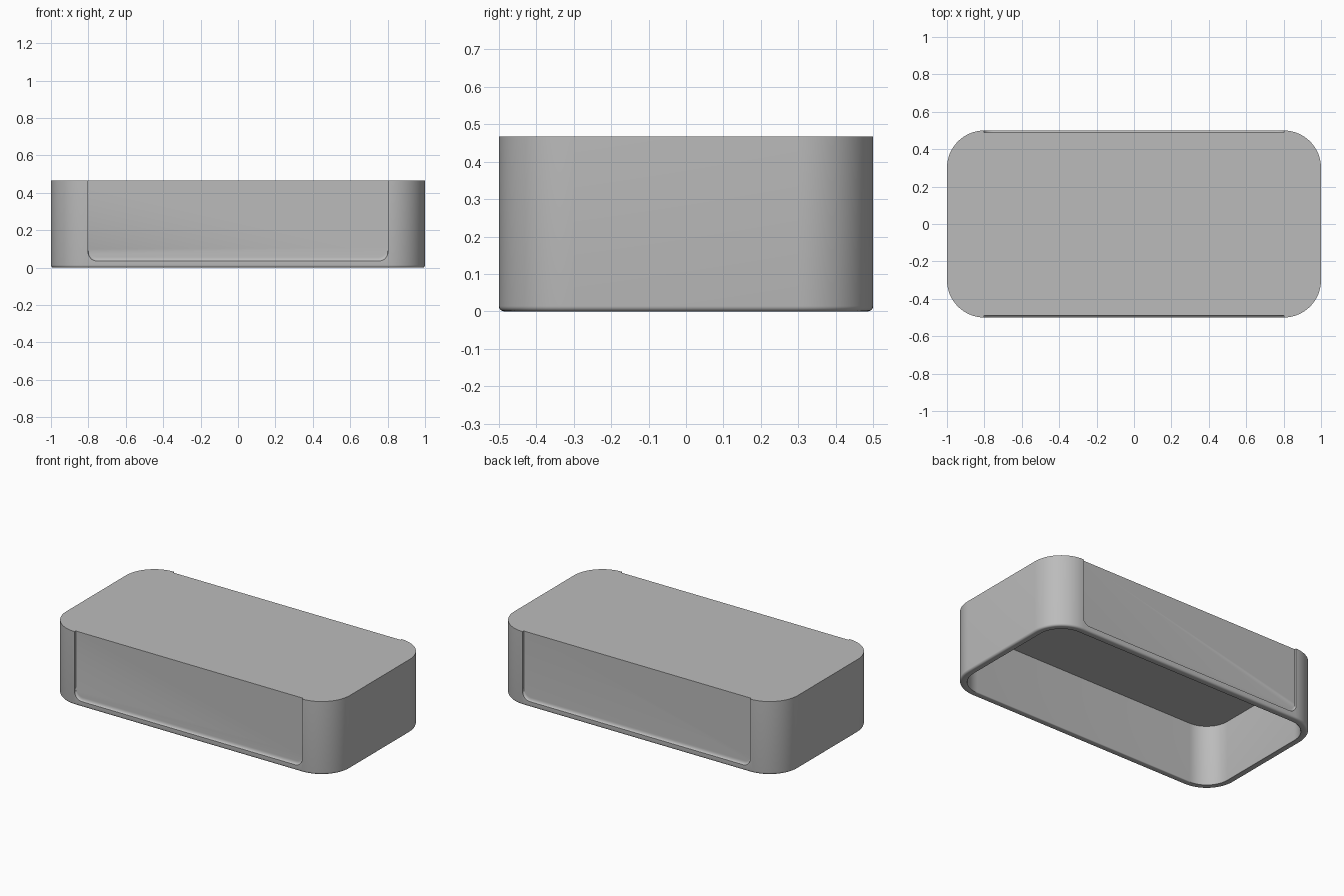
import bpy, bmesh, math

cube = bpy.data.objects.get("Cube")
if cube:
    bpy.data.objects.remove(cube, do_unlink=True)

HEIGHT = 0.467
CEILING = 0.39
WALL = 0.045
FILLET = 0.014

grey = bpy.data.materials.new("plain grey")
grey.use_nodes = True
colour = (0.5, 0.5, 0.5, 1)
grey.diffuse_color = colour
grey.node_tree.nodes["Principled BSDF"].inputs["Base Color"].default_value = colour


def arc(cx, cy, r, start, end, steps):
    """Points along an arc, angles in degrees."""
    for i in range(steps + 1):
        a = math.radians(start + (end - start) * i / steps)
        yield cx + r * math.cos(a), cy + r * math.sin(a)


def loft(name, rings):
    """Closed solid through rings that have equal point counts."""
    bm = bmesh.new()
    loops = [[bm.verts.new(p) for p in ring] for ring in rings]
    n = len(loops[0])
    for a, b in zip(loops, loops[1:]):
        for i in range(n):
            j = (i + 1) % n
            bm.faces.new((a[i], a[j], b[j], b[i]))
    bm.faces.new(loops[0])
    bm.faces.new(loops[-1])
    bmesh.ops.recalc_face_normals(bm, faces=bm.faces)
    mesh = bpy.data.meshes.new(name)
    bm.to_mesh(mesh)
    bm.free()
    obj = bpy.data.objects.new(name, mesh)
    bpy.context.collection.objects.link(obj)
    mesh.materials.append(grey)
    return obj


def rounded_plan(inset, z):
    """Rounded rectangle seen from above."""
    ring = []
    corners = ((1, 1), (-1, 1), (-1, -1), (1, -1))
    for k, (sx, sy) in enumerate(corners):
        ring += [(x, y, z) for x, y in
                 arc(sx * 0.8, sy * 0.3, 0.2 - inset, 90 * k, 90 * k + 90, 16)]
    return ring


def recess_outline(y, bottom):
    """Panel outline with rounded lower corners, open past the top."""
    half, r = 0.802, 0.05
    pts = [(half, 0.6), (-half, 0.6)]
    pts += arc(-half + r, bottom + r, r, 180, 270, 10)
    pts += arc(half - r, bottom + r, r, 270, 360, 10)
    return [(x, y, z) for x, z in pts]


# Hollow shell: outer wall, rounded rim, inner wall, ceiling
profile = [(0, HEIGHT)]
profile += arc(FILLET, FILLET, FILLET, 180, 270, 5)
inner = 0.006
profile += arc(WALL - inner, inner, inner, 270, 360, 3)
profile.append((WALL, CEILING))
shell = loft("hollow_cover", [rounded_plan(i, z) for i, z in profile])

# Shallow panels on the front and back, with a coved lower edge
for side in (-1, 1):
    depth, cove, steps = 0.012, 0.022, 6
    rings = [recess_outline(side * 0.6, 0.035)]
    for i in range(steps + 1):
        a = math.pi / 2 * i / steps
        rings.append(recess_outline(side * (0.5 - depth * math.sin(a)),
                                    0.035 + cove * (1 - math.cos(a))))
    cutter = loft("panel_cutter", rings)
    cutter.hide_render = True
    cut = shell.modifiers.new("panel_recess", 'BOOLEAN')
    cut.operation = 'DIFFERENCE'
    cut.solver = 'EXACT'
    cut.object = cutter
    bpy.context.view_layer.objects.active = shell
    bpy.ops.object.modifier_apply(modifier=cut.name)
    bpy.data.objects.remove(cutter, do_unlink=True)

bpy.ops.object.select_all(action='DESELECT')
shell.select_set(True)
bpy.context.view_layer.objects.active = shell
bpy.ops.object.shade_smooth_by_angle(angle=math.radians(30))
